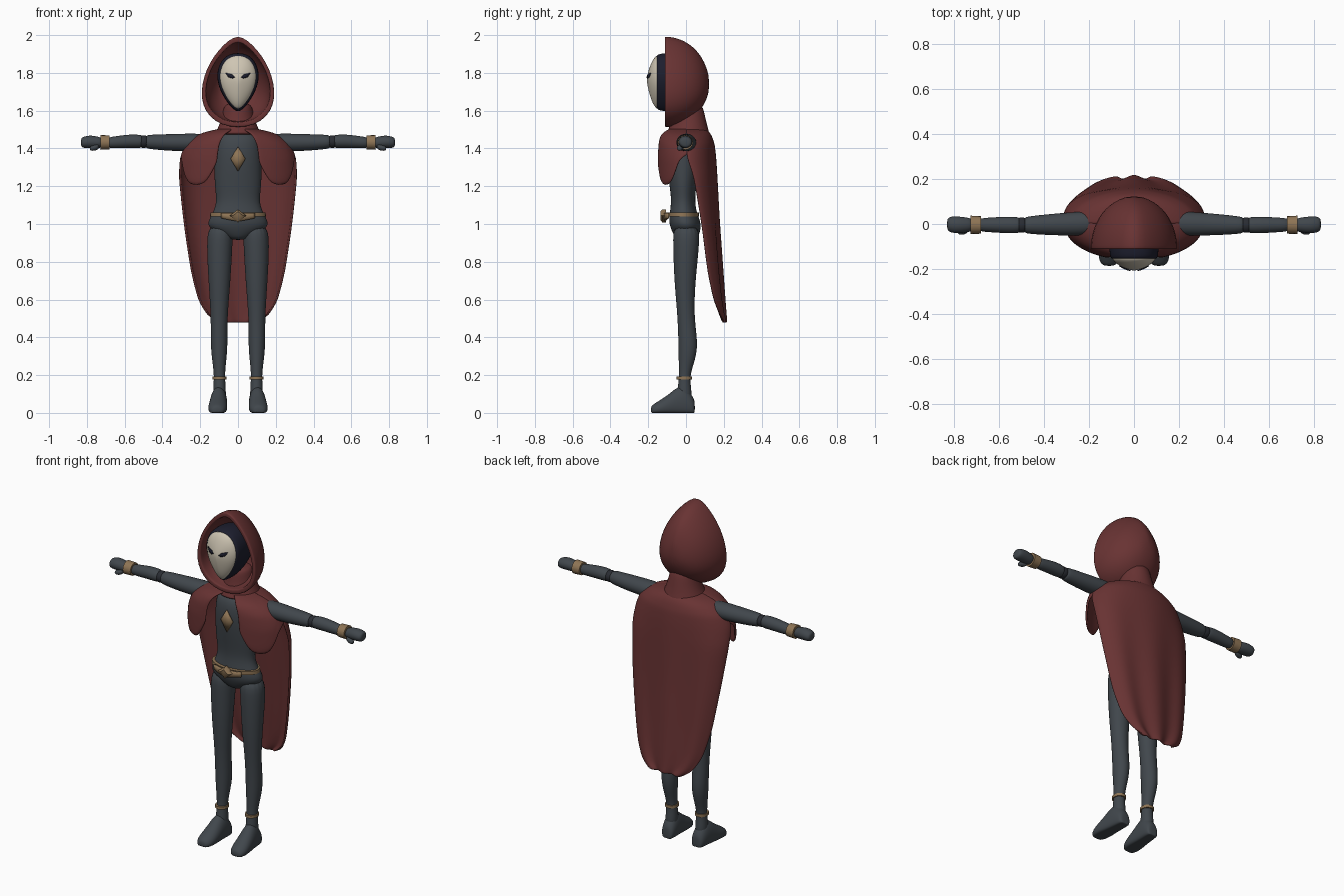
import bpy, bmesh
from math import sin, cos, pi, radians, sqrt
from mathutils import Vector

cube = bpy.data.objects.get("Cube")
if cube:
    bpy.data.objects.remove(cube)


def material(name, rgb):
    m = bpy.data.materials.new(name)
    m.use_nodes = True
    m.diffuse_color = (*rgb, 1)
    bsdf = m.node_tree.nodes["Principled BSDF"]
    bsdf.inputs["Base Color"].default_value = (*rgb, 1)
    bsdf.inputs["Roughness"].default_value = 0.8
    return m


RED = material("cloak red", (0.14, 0.033, 0.033))
GREY = material("suit slate", (0.052, 0.062, 0.072))
GOLD = material("tan gold", (0.27, 0.175, 0.09))
BONE = material("mask bone", (0.62, 0.56, 0.45))
NAVY = material("cowl navy", (0.012, 0.013, 0.027))
DARK = material("joint dark", (0.022, 0.025, 0.032))


def make(name, verts, faces, mat, sub=0, thick=0):
    bm = bmesh.new()
    vs = [bm.verts.new(v) for v in verts]
    for f in faces:
        bm.faces.new([vs[i] for i in f])
    bmesh.ops.recalc_face_normals(bm, faces=bm.faces)
    me = bpy.data.meshes.new(name)
    bm.to_mesh(me)
    bm.free()
    me.materials.append(mat)
    ob = bpy.data.objects.new(name, me)
    bpy.context.collection.objects.link(ob)
    if thick:
        mod = ob.modifiers.new("thickness", "SOLIDIFY")
        mod.thickness, mod.offset = thick, 0
    if sub:
        mod = ob.modifiers.new("smooth", "SUBSURF")
        mod.levels = mod.render_levels = sub
    bpy.ops.object.select_all(action="DESELECT")
    ob.select_set(True)
    bpy.context.view_layer.objects.active = ob
    bpy.ops.object.shade_smooth_by_angle(angle=radians(45 if not sub else 80))
    return ob


def loft(name, rings, mat, sub=2):
    """Closed rings joined in order, capped at both ends."""
    n = len(rings[0])
    verts = [v for r in rings for v in r]
    faces = [(i * n + j, i * n + (j + 1) % n, (i + 1) * n + (j + 1) % n, (i + 1) * n + j)
             for i in range(len(rings) - 1) for j in range(n)]
    faces += [tuple(range(n)), tuple(range(len(verts) - n, len(verts)))]
    return make(name, verts, faces, mat, sub)


def grid(name, rows, mat, thick, sub=0):
    n = len(rows[0])
    faces = [(i * n + j, i * n + j + 1, (i + 1) * n + j + 1, (i + 1) * n + j)
             for i in range(len(rows) - 1) for j in range(n - 1)]
    return make(name, [v for r in rows for v in r], faces, mat, sub, thick)


def oval(centre, a, b, n=16):
    c, a, b = Vector(centre), Vector(a), Vector(b)
    return [c + a * cos(2 * pi * k / n) + b * sin(2 * pi * k / n) for k in range(n)]


def level(x, z, rx, front, back, n=16):
    """Horizontal oval given by its front and back depth."""
    return oval((x, (front + back) / 2, z), (rx, 0, 0), (0, (back - front) / 2, 0), n)


def upright(x, y, z, ry, rz, n=16):
    return oval((x, y, z), (0, ry, 0), (0, 0, rz), n)


def outline(half, y, s, cz, sx=1.0):
    """Mirrored half outline in x and z, scaled about cz."""
    pts = half + [(-x, z) for x, z in half[-2:0:-1]]
    return [Vector((x * s * sx, y, cz + (z - cz) * s)) for x, z in pts]


def lookup(table, t):
    table = sorted(table)
    if t <= table[0][0]:
        return table[0][1:]
    for a, b in zip(table, table[1:]):
        if t <= b[0]:
            k = (t - a[0]) / (b[0] - a[0])
            return [p + (q - p) * k for p, q in zip(a[1:], b[1:])]
    return table[-1][1:]


def plate(name, pts, target, mat, lift=0.003, thick=0.004):
    """Thin fan of faces laid on the front of a target surface."""
    bpy.context.view_layer.update()
    surf = target.evaluated_get(bpy.context.evaluated_depsgraph_get())
    n = len(pts)
    mid = (sum(p[0] for p in pts) / n, sum(p[1] for p in pts) / n)
    verts = []
    for x, z in pts + [mid]:
        hit, loc, _, _ = surf.ray_cast(Vector((x, -1, z)), Vector((0, 1, 0)))
        verts.append((x, (loc.y if hit else -0.15) - lift, z))
    return make(name, verts, [(i, (i + 1) % n, n) for i in range(n)], mat, 0, thick)


# Hood: pointed egg outline, domed at the back and hollow in front
egg = [(0, 2.0), (.05, 1.975), (.105, 1.92), (.15, 1.855), (.182, 1.78), (.196, 1.7),
       (.188, 1.63), (.155, 1.57), (.09, 1.522), (0, 1.508)]
dome = [sqrt(1 - (k / 8) ** 2) for k in range(8)]
outer = [outline(egg, -.11 + .235 * k / 8, s, 1.74) for k, s in enumerate(dome)]
outer.append(outline(egg, .124, .18, 1.74))
inner = [outline(egg, -.11 + .2 * k / 8, s * .88, 1.74) for k, s in enumerate(dome)]
loft("hood", outer[::-1] + [outline(egg, -.112, .98, 1.74), outline(egg, -.112, .9, 1.74)] + inner, RED, 1)

# Cowl and mask
face = [(0, 1.893), (.05, 1.883), (.085, 1.843), (.099, 1.785), (.088, 1.725),
        (.058, 1.665), (.024, 1.622), (0, 1.608)]
loft("cowl", [outline(face, y, s, 1.755, 1.04) for y, s in
              ((-.156, .9), (-.155, 1.05), (-.125, 1.1), (-.08, 1.12), (0, 1.05), (.06, .6))], NAVY)
mask = loft("mask", [outline(face, y, s, 1.765) for y, s in
                     ((-.148, 1.0), (-.154, 1.02), (-.168, .92), (-.183, .72), (-.197, .42), (-.207, .1))], BONE)
for side, s in (("left", 1), ("right", -1)):
    plate(side + "_eye", [(s * x, z) for x, z in
          ((.016, 1.777), (.03, 1.771), (.05, 1.776), (.066, 1.8), (.05, 1.797), (.03, 1.791))],
          mask, NAVY, .004)

# Collar around the neck
loft("collar", [level(0, z, r, f, b) for z, r, f, b in
                ((1.47, .12, -.10, .122), (1.485, .122, -.105, .126), (1.5, .112, -.095, .12),
                 (1.56, .088, -.075, .105), (1.62, .078, -.07, .092), (1.64, .06, -.05, .07))], RED)

# Cloak sections: height, half width, side depth, back depth, front depth
CLOAK = [(1.5, .09, 0, .1, -.09), (1.48, .18, 0, .122, -.13), (1.46, .225, 0, .133, -.145),
         (1.42, .275, 0, .146, -.153), (1.35, .303, .005, .153, -.157), (1.25, .309, .04, .158, -.157),
         (1.0, .283, .082, .168, -.15), (.75, .245, .113, .184, -.15), (.6, .207, .145, .195, -.15),
         (.52, .16, .177, .201, -.15), (.478, .1, .2, .205, -.15)]


def cloak(angle, z):
    w, side, back, front = lookup(CLOAK, z)
    c = cos(angle)
    if c >= 0:
        fold = .009 * cos(7 * angle) * min(1, max(0, (1.45 - z) * 1.6)) * c
        return Vector((w * sin(angle), side + (back - side) * c + fold, z))
    return Vector((w * sin(angle), -front * c, z))


heights = [1.5, 1.49, 1.48, 1.46, 1.44, 1.42, 1.385, 1.35, 1.3, 1.25, 1.15, 1.05, .95, .85,
           .75, .67, .6, .56, .52, .495, .478]
grid("cape", [[cloak(radians(a), z) for a in range(-90, 91, 6)] for z in heights], RED, .012, 1)

# Front mantle flaps, with a hem that rises towards the arm
HEM = [(88, 1.37), (104, 1.335), (113, 1.26), (122, 1.212), (138, 1.203), (149, 1.23), (159, 1.33)]
for side, s in (("left", 1), ("right", -1)):
    rows = []
    for k in range(13):
        t = (k / 12) ** 1.5
        rows.append([cloak(s * radians(a), 1.5 + (lookup(HEM, a)[0] - 1.5) * t)
                     for a in range(87, 160, 6)])
    grid(side + "_mantle", rows, RED, .012, 1)

# Torso and hips
torso = loft("torso", [level(0, z, r, f, b) for z, r, f, b in
                       ((.915, .045, -.045, .045), (.94, .09, -.065, .07), (.975, .155, -.082, .08),
                        (1.01, .166, -.092, .08), (1.06, .135, -.088, .058), (1.12, .113, -.078, .048),
                        (1.2, .127, -.088, .055), (1.32, .128, -.105, .075), (1.42, .125, -.105, .08),
                        (1.47, .112, -.085, .07), (1.487, .06, -.055, .05))], GREY)
plate("chest_emblem", [(0, 1.41), (.039, 1.345), (0, 1.278), (-.039, 1.345)], torso, GOLD, .006, .008)

# Belt, hip plate and buckle
loft("belt", [level(0, z, r, -.105, .068, 32) for z, r in
              ((1.04, .14), (1.04, .148), (1.06, .146), (1.06, .136))], GOLD, 0)
grid("belt_front", [[Vector((.15 * sin(a), -.02 - .092 * cos(a), z0 + t * dz))
                     for a, z0, dz in ((radians(d), 1.058, -.045 + .018 * abs(d) / 36)
                                       for d in range(-36, 37, 6))] for t in (0, .5, 1)], GOLD, .012)
diamond = [(0, 1.078), (.043, 1.045), (0, 1.008), (-.043, 1.045)]
loft("buckle", [[Vector((x * s, y, 1.045 + (z - 1.045) * s)) for x, z in diamond]
                for y, s in ((-.105, 1), (-.125, 1), (-.136, .6))], GOLD, 0)

for side, s in (("left", 1), ("right", -1)):
    # Leg, foot and ankle band
    loft(side + "_leg", [level(s * x, z, r, f, b) for z, x, r, f, b in
                         ((1.0, .09, .068, -.07, .07), (.9, .098, .07, -.07, .074), (.7, .098, .06, -.064, .05),
                          (.5, .1, .043, -.044, .042), (.35, .1, .047, -.041, .069), (.25, .099, .034, -.039, .038),
                          (.19, .098, .029, -.037, .021), (.13, .098, .034, -.045, .028),
                          (.05, .098, .036, -.05, .035))], GREY)
    foot = []
    for y, hw, top in ((.047, .024, .06), (.038, .038, .085), (0, .044, .14), (-.04, .046, .145),
                       (-.09, .05, .1), (-.135, .052, .07), (-.17, .043, .048), (-.187, .024, .033)):
        ring = oval((s * (.1 - y * .06), y, top * .35), (hw, 0, 0), (0, 0, top * .65))
        foot.append([Vector((v.x, v.y, max(0, v.z))) for v in ring])
    loft(side + "_foot", foot, GREY)
    loft(side + "_ankle_band", [level(s * .098, z, r, -.014 - r, -.004 + r, 24) for z, r in
                                ((.176, .028), (.176, .036), (.192, .036), (.192, .028))], GOLD, 0)

    # Arm: upper arm, elbow joint, forearm, wrist band and hand
    def limb(name, rings, mat, sub=2):
        loft(side + "_" + name, [upright(s * x, y, z, ry, rz) for x, y, z, ry, rz in rings], mat, sub)

    limb("upper_arm", ((.17, .003, 1.43, .04, .038), (.195, .003, 1.432, .057, .05), (.35, -.002, 1.431, .05, .046),
                       (.47, -.005, 1.435, .04, .039), (.493, -.005, 1.435, .034, .033)), GREY)
    limb("elbow", ((.48, -.005, 1.436, .03, .03), (.49, -.005, 1.436, .035, .034),
                   (.51, -.005, 1.436, .035, .034), (.52, -.005, 1.436, .03, .03)), DARK)
    limb("forearm", ((.505, -.005, 1.437, .03, .03), (.515, -.005, 1.437, .037, .036), (.57, -.004, 1.439, .038, .037),
                     (.64, -.004, 1.433, .033, .033), (.7, -.004, 1.43, .03, .029)), GREY)
    limb("wrist_band", ((.68, -.004, 1.432, .03, .03), (.68, -.004, 1.432, .039, .037),
                        (.728, -.004, 1.432, .041, .039), (.728, -.004, 1.432, .03, .03)), GOLD, 0)
    limb("hand", ((.715, -.004, 1.43, .028, .026), (.745, -.004, 1.432, .034, .032), (.785, -.004, 1.436, .039, .035),
                  (.82, -.002, 1.432, .036, .03), (.832, -.002, 1.432, .024, .022)), GREY)
    limb("thumb", ((.735, -.022, 1.412, .012, .012), (.75, -.03, 1.405, .017, .016),
                   (.775, -.034, 1.4, .015, .014), (.785, -.034, 1.4, .008, .008)), GREY)
